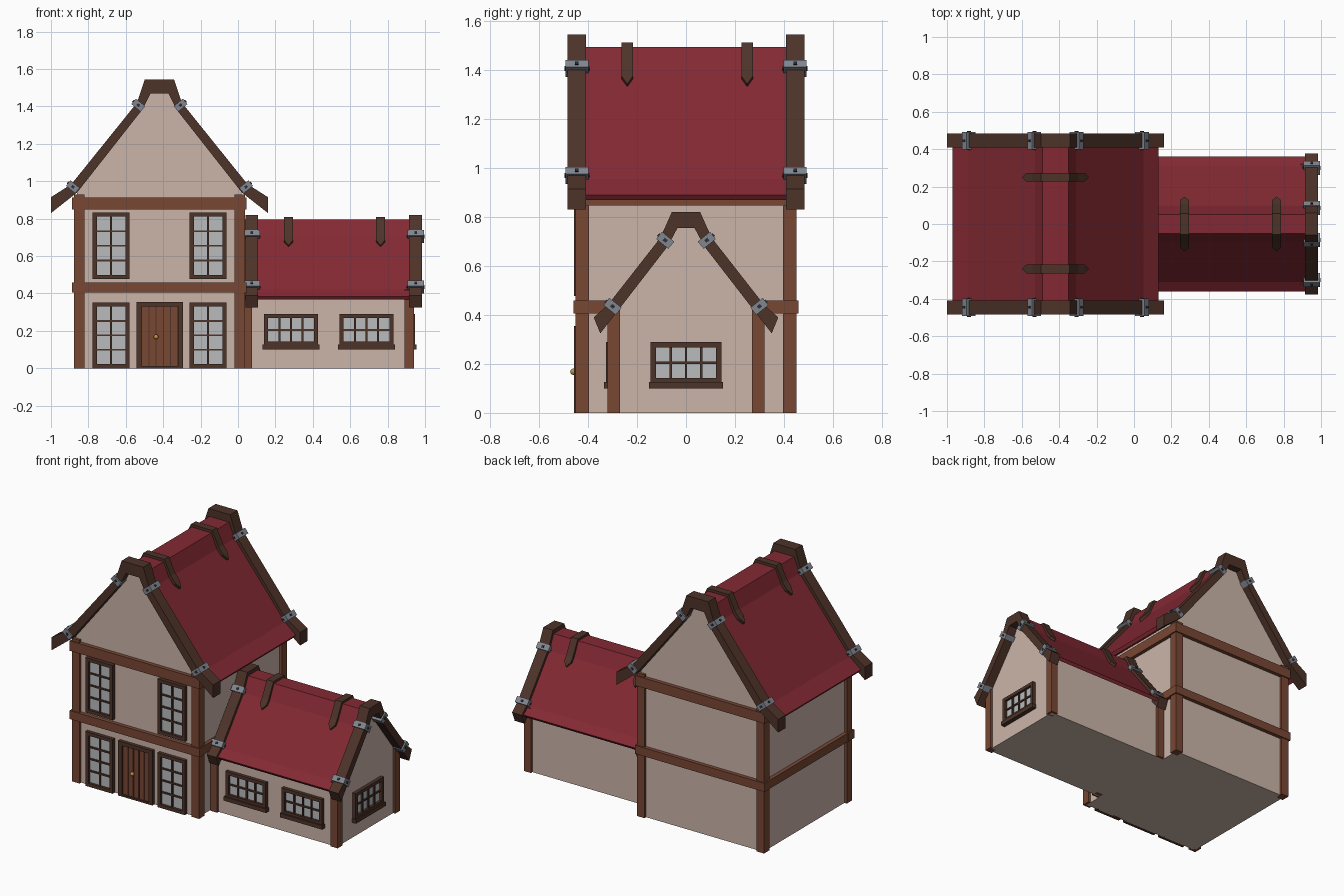
import bpy, bmesh
from mathutils import Vector

if "Cube" in bpy.data.objects:
    bpy.data.objects.remove(bpy.data.objects["Cube"])


def material(name, rgb):
    m = bpy.data.materials.new(name)
    m.diffuse_color = (*rgb, 1)
    m.use_nodes = True
    m.node_tree.nodes["Principled BSDF"].inputs["Base Color"].default_value = m.diffuse_color
    return m


PLASTER = material("plaster", (0.60, 0.46, 0.40))
RED = material("red_roof", (0.23, 0.022, 0.033))
DARK = material("dark_wood", (0.075, 0.033, 0.022))
WOOD = material("brown_wood", (0.19, 0.063, 0.033))
GLASS = material("pane", (0.48, 0.50, 0.51))
METAL = material("metal", (0.22, 0.24, 0.28))
BRASS = material("brass", (0.55, 0.27, 0.05))
BOLT = material("bolt", (0.03, 0.03, 0.035))


def finish(name, bm, mat):
    bmesh.ops.recalc_face_normals(bm, faces=bm.faces)
    me = bpy.data.meshes.new(name)
    bm.to_mesh(me)
    bm.free()
    me.materials.append(mat)
    ob = bpy.data.objects.new(name, me)
    bpy.context.collection.objects.link(ob)
    return ob


def place(axis, u, t, v):
    """Profile point (u, v) at distance t along the ridge axis."""
    return (u, t, v) if axis == 'y' else (t, u, v)


def prisms(name, axis, items, mat):
    """items: list of (profile points, start, end)."""
    bm = bmesh.new()
    for pts, a, b in items:
        va = [bm.verts.new(place(axis, u, a, v)) for u, v in pts]
        vb = [bm.verts.new(place(axis, u, b, v)) for u, v in pts]
        n = len(pts)
        bm.faces.new(va)
        bm.faces.new(vb[::-1])
        for i in range(n):
            j = (i + 1) % n
            bm.faces.new((va[i], vb[i], vb[j], va[j]))
    return finish(name, bm, mat)


def boxes(name, items, mat):
    """items: list of (x0, x1, y0, y1, z0, z1)."""
    return prisms(name, 'y', [([(x0, z0), (x1, z0), (x1, z1), (x0, z1)], y0, y1)
                              for x0, x1, y0, y1, z0, z1 in items], mat)


def both(half, c):
    """Mirror a half polyline (ridge to eave) into a full one, centred on c."""
    return [(c - u, v) for u, v in reversed(half)] + [(c + u, v) for u, v in half]


def outline(outer, inner, c):
    return both(outer, c) + both(inner, c)[::-1]


def roof(tag, axis, c, wall, wall_span, skin, under, skin_span, board_out, board_in,
         board_spans, band_at, strap, strap_at):
    # Plaster body with gable
    prisms(tag + "_walls", axis, [(both(wall, c), *wall_span)], PLASTER)
    # Red roof skin and end boards
    prisms(tag + "_roof", axis, [(outline(skin, under, c), *skin_span)], RED)
    prisms(tag + "_barge_boards", axis,
           [(outline(board_out, board_in, c), *s) for s in board_spans], DARK)
    # Metal bands with bolts around the boards
    bands, bolts = [], []
    for s in (-1, 1):
        along, out = Vector((s * 0.627, -0.78)), Vector((s * 0.78, 0.627))

        def quad(p, a, b0, b1):
            return [p - along * a + out * b0, p + along * a + out * b0,
                    p + along * a + out * b1, p - along * a + out * b1]
        for u, v in band_at:
            p = Vector((c + s * u, v))
            for t0, t1 in board_spans:
                m = (t0 + t1) / 2
                bands.append((quad(p, 0.019, -0.032, 0.032), t0 - 0.009, t1 + 0.009))
                bolts.append((quad(p, 0.007, 0.03, 0.037), m - 0.007, m + 0.007))
                bolts.append((quad(p, 0.007, -0.008, 0.008), t0 - 0.013, t1 + 0.013))
    prisms(tag + "_metal_bands", axis, bands, METAL)
    prisms(tag + "_band_bolts", axis, bolts, BOLT)
    # Pointed straps folded over the ridge
    for i, t in enumerate(strap_at):
        bm = bmesh.new()
        line = both(strap, c)
        rows = []
        for k, (u, v) in enumerate(line):
            w = 0.001 if k in (0, len(line) - 1) else 0.024
            rows.append([bm.verts.new(place(axis, u, t + d, v)) for d in (-w, w)])
        for a, b in zip(rows, rows[1:]):
            bm.faces.new((a[0], a[1], b[1], b[0]))
        ob = finish(f"{tag}_ridge_strap_{i + 1}", bm, DARK)
        mod = ob.modifiers.new("thickness", 'SOLIDIFY')
        mod.thickness, mod.offset = 0.022, 0


# Main two-storey house, ridge along y
roof("house", 'y', -0.42,
     [(0.05, 1.475), (0.09, 1.395), (0.44, 0.95), (0.44, 0)], (-0.435, 0.435),
     [(0.07, 1.495), (0.11, 1.40), (0.47, 0.955), (0.55, 0.89)],
     [(0.535, 0.87), (0.452, 0.935), (0.09, 1.38), (0.055, 1.465)][::-1], (-0.42, 0.42),
     [(0.078, 1.545), (0.12, 1.42), (0.47, 0.985), (0.58, 0.915)],
     [(0.048, 1.47), (0.09, 1.385), (0.44, 0.94), (0.58, 0.83)],
     [(-0.483, -0.408), (0.408, 0.483)], [(0.113, 1.407), (0.463, 0.970)],
     [(0.07, 1.503), (0.113, 1.41), (0.145, 1.37), (0.17, 1.338)], (-0.24, 0.25))

# Low side wing, ridge along x
roof("wing", 'x', 0.0,
     [(0.04, 0.77), (0.08, 0.685), (0.305, 0.405), (0.305, 0)], (0.0, 0.925),
     [(0.05, 0.795), (0.095, 0.70), (0.31, 0.425), (0.36, 0.385)],
     [(0.038, 0.77), (0.078, 0.685), (0.295, 0.408), (0.347, 0.367)], (0.03, 0.94),
     [(0.058, 0.82), (0.105, 0.715), (0.32, 0.44), (0.377, 0.39)],
     [(0.035, 0.755), (0.075, 0.68), (0.28, 0.415), (0.35, 0.325)],
     [(0.04, 0.108), (0.915, 0.985)], [(0.085, 0.705), (0.30, 0.435)],
     [(0.05, 0.80), (0.097, 0.706), (0.118, 0.678), (0.137, 0.652)], (0.27, 0.762))

# Corner posts
boxes("house_posts", [(x, x + 0.055, y, y + 0.055, 0, 0.93)
                      for x in (-0.877, -0.018) for y in (-0.452, 0.397)], WOOD)
boxes("wing_posts", [(x, x + 0.05, y, y + 0.05, 0, 0.42)
                     for x in (0.025, 0.89) for y in (-0.32, 0.27)], WOOD)

# Horizontal beams around the house at both floors
for tag, z0, z1 in (("lower", 0.405, 0.46), ("upper", 0.848, 0.913)):
    boxes(tag + "_beams",
          [(-0.887, 0.045, y, y + 0.06, z0, z1) for y in (-0.46, 0.40)] +
          [(x, x + 0.06, -0.40, 0.40, z0, z1) for x in (-0.885, -0.017)], WOOD)


def window(name, side, face, u0, u1, v0, v1, cols, rows, sill=False):
    """Framed window; side 'front' faces -y, side 'end' faces +x."""
    def cell(a, b, d0, d1, lo, hi):
        if side == 'front':
            return (a, b, face - d1, face - d0, lo, hi)
        return (face + d0, face + d1, a, b, lo, hi)
    f, g = 0.022, 0.005
    frame = [cell(u0, u0 + f, -0.01, 0.022, v0, v1), cell(u1 - f, u1, -0.01, 0.022, v0, v1),
             cell(u0 + f, u1 - f, -0.01, 0.022, v0, v0 + f),
             cell(u0 + f, u1 - f, -0.01, 0.022, v1 - f, v1)]
    for i in range(1, cols):
        m = u0 + f + (u1 - u0 - 2 * f) * i / cols
        frame.append(cell(m - g, m + g, 0, 0.015, v0 + f, v1 - f))
    for i in range(1, rows):
        m = v0 + f + (v1 - v0 - 2 * f) * i / rows
        frame.append(cell(u0 + f, u1 - f, 0, 0.014, m - g, m + g))
    if sill:
        frame.append(cell(u0 - 0.007, u1 + 0.007, -0.01, 0.03, v0 - 0.02, v0 + 0.006))
    boxes(name + "_frame", frame, DARK)
    boxes(name + "_glass", [cell(u0 + f, u1 - f, -0.01, 0.006, v0 + f, v1 - f)], GLASS)


# Windows
for side, x in (("left", -0.777), ("right", -0.258)):
    window(f"lower_{side}_window", 'front', -0.435, x, x + 0.197, 0.0, 0.353, 2, 4)
    window(f"upper_{side}_window", 'front', -0.435, x, x + 0.197, 0.477, 0.833, 2, 4)
for i, x in enumerate((0.138, 0.542)):
    window(f"wing_window_{i + 1}", 'front', -0.305, x, x + 0.29, 0.12, 0.29, 4, 2, True)
window("wing_end_window", 'end', 0.925, -0.145, 0.145, 0.12, 0.29, 4, 2, True)

# Door with frame, planks and knob
boxes("door_frame", [(-0.542, -0.515, -0.457, -0.42, 0, 0.355),
                     (-0.322, -0.295, -0.457, -0.42, 0, 0.355),
                     (-0.515, -0.322, -0.457, -0.42, 0.33, 0.355),
                     (-0.515, -0.322, -0.457, -0.42, 0, 0.012),
                     (-0.515, -0.322, -0.438, -0.42, 0.012, 0.33)], DARK)
w = 0.193 / 5
boxes("door_planks", [(-0.515 + i * w + 0.003, -0.515 + (i + 1) * w - 0.003,
                       -0.446, -0.43, 0.012, 0.33) for i in range(5)], WOOD)
bm = bmesh.new()
bmesh.ops.create_uvsphere(bm, u_segments=12, v_segments=8, radius=0.013)
bmesh.ops.translate(bm, verts=bm.verts, vec=(-0.438, -0.46, 0.168))
knob = finish("door_knob", bm, BRASS)
for p in knob.data.polygons:
    p.use_smooth = True
